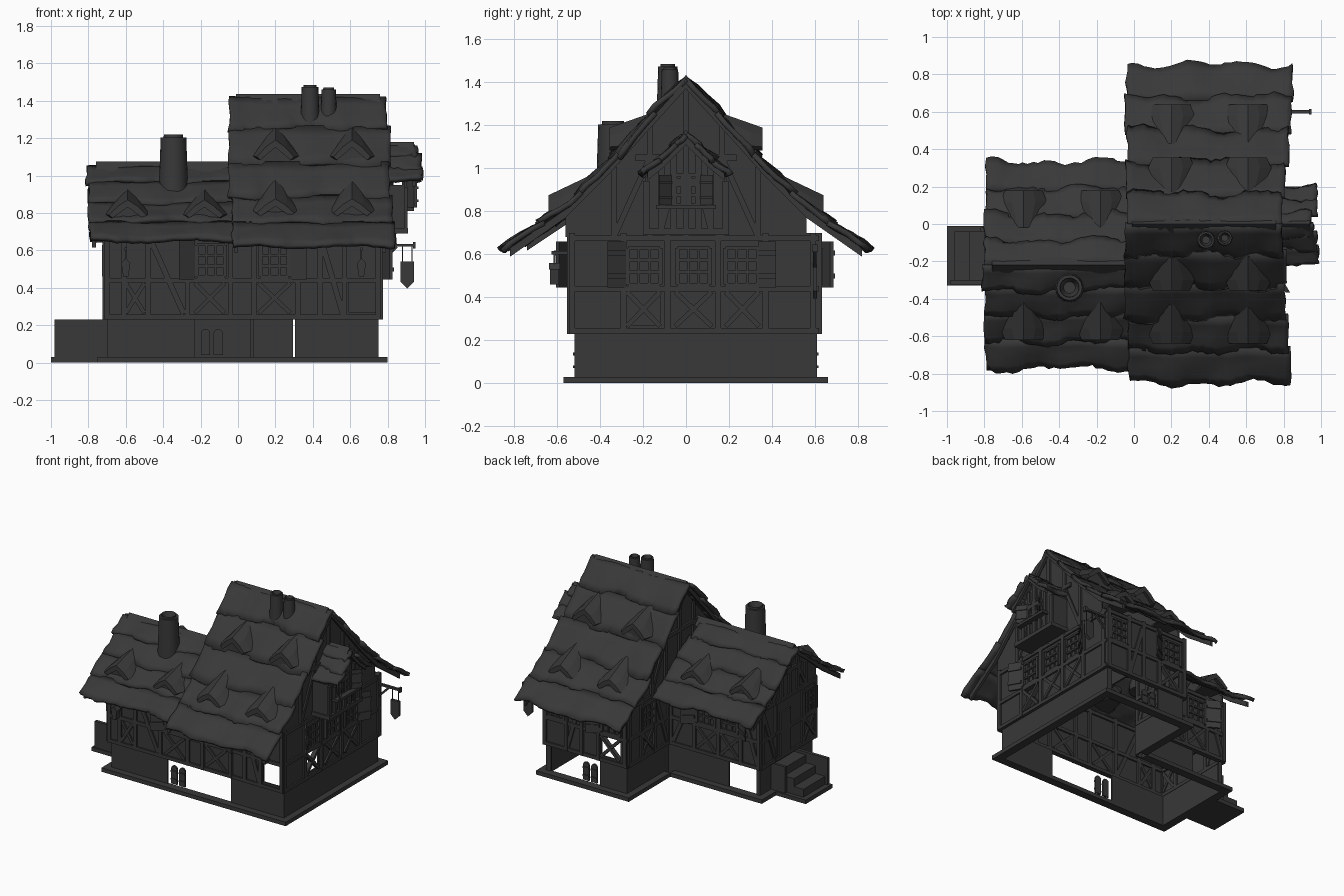
import bpy, bmesh, math, random
from mathutils import Vector, Matrix

random.seed(4)
if "Cube" in bpy.data.objects:
    bpy.data.objects.remove(bpy.data.objects["Cube"])

mat = bpy.data.materials.new("dark_grey")
mat.use_nodes = True
GREY = (0.04, 0.04, 0.04, 1)
mat.diffuse_color = GREY
mat.node_tree.nodes["Principled BSDF"].inputs["Base Color"].default_value = GREY


def finish(bm, name, smooth=False):
    bmesh.ops.recalc_face_normals(bm, faces=bm.faces)
    me = bpy.data.meshes.new(name)
    bm.to_mesh(me)
    bm.free()
    me.materials.append(mat)
    if smooth:
        me.shade_smooth()
        me.set_sharp_from_angle(angle=math.radians(35))
    ob = bpy.data.objects.new(name, me)
    bpy.context.collection.objects.link(ob)
    return ob


def loft(bm, *loops):
    """Closed solid through matching loops of points."""
    rings = [[bm.verts.new(p) for p in loop] for loop in loops]
    n = len(rings[0])
    for va, vb in zip(rings, rings[1:]):
        for i in range(n):
            j = (i + 1) % n
            bm.faces.new((va[i], va[j], vb[j], vb[i]))
    bm.faces.new(rings[0][::-1])
    bm.faces.new(rings[-1])


def frame(axis, c, s):
    """Map (along wall, outward, up) to the world."""
    if axis == "y":
        return lambda u, d, z: (u, c + s * d, z)
    return lambda u, d, z: (c + s * d, u, z)


def prism(bm, f, pts, d0, d1):
    loft(bm, [f(u, d0, z) for u, z in pts], [f(u, d1, z) for u, z in pts])


def slab(bm, f, u0, u1, z0, z1, d0, d1):
    prism(bm, f, [(u0, z0), (u1, z0), (u1, z1), (u0, z1)], d0, d1)


def bar(bm, f, p, q, w, d0, d1):
    p, q = Vector(p), Vector(q)
    t = (q - p).normalized() * w / 2
    n = Vector((-t.y, t.x))
    prism(bm, f, [p + n, q + n, q - n, p - n], d0, d1)


def wall(bm, f, u0, u1, z0, z1, holes=(), t=0.012):
    us = sorted({u0, u1} | {v for h in holes for v in h[:2]})
    zs = sorted({z0, z1} | {v for h in holes for v in h[2:]})
    for a, b in zip(us, us[1:]):
        for c, d in zip(zs, zs[1:]):
            if not any(h[0] <= a < h[1] and h[2] <= c < h[3] for h in holes):
                slab(bm, f, a, b, c, d, -t, 0)


def window(bm, f, u, z, w, h):
    for s in (-1, 1):
        bar(bm, f, (u + s * w / 2, z), (u + s * w / 2, z + h), 0.02, 0, 0.018)
        bar(bm, f, (u + s * w / 6, z), (u + s * w / 6, z + h), 0.012, 0, 0.01)
    for k in range(4):
        bar(bm, f, (u - w / 2, z + h * k / 3), (u + w / 2, z + h * k / 3), 0.014, 0, 0.012)


def shutter(bm, f, u, s, z, h, w=0.085):
    """Leaf hinged at u, swung half open towards s, with two battens."""
    for z0, z1, t in ((z, z + h, 0.016), (z + .2 * h, z + .3 * h, 0.024), (z + .7 * h, z + .8 * h, 0.024)):
        pts = [(u, 0), (u + s * w, 0.05), (u + s * w, 0.05 + t), (u, t)]
        loft(bm, [f(a, d, z0) for a, d in pts], [f(a, d, z1) for a, d in pts])


# ---- walls and timber framing
stone, plaster, timber = bmesh.new(), bmesh.new(), bmesh.new()
windows, shutters, doors = bmesh.new(), bmesh.new(), bmesh.new()
LOW, MID, TOP = 0.23, 0.44, 0.70
WEST, REAR = 0.06, 0.12      # inner corner between the two wings


def timbered(f, u0, u1, posts, crosses=(), diags=(), wins=(), leaves=(), holes=()):
    wall(plaster, f, u0, u1, LOW, TOP, holes)
    for z in (LOW + 0.013, MID, TOP - 0.025):
        bar(timber, f, (u0, z), (u1, z), 0.026, -0.025, 0.012)
    for u in posts:
        bar(timber, f, (u, LOW), (u, TOP), 0.028, -0.025, 0.014)
    for a, b in crosses:
        bar(timber, f, (a, 0.265), (b, 0.425), 0.022, -0.02, 0.012)
        bar(timber, f, (a, 0.425), (b, 0.265), 0.022, -0.02, 0.010)
    for a, b, z0, z1 in diags:
        bar(timber, f, (a, z0), (b, z1), 0.03, -0.02, 0.011)
    for u in wins:
        window(windows, f, u, 0.46, 0.15, 0.17)
    for u, s in leaves:
        shutter(shutters, f, u, s, 0.445, 0.215)


front, back = frame("y", -0.54, -1), frame("y", 0.62, 1)
back_low = frame("y", REAR, 1)
right, left = frame("x", 0.76, 1), frame("x", -0.71, -1)
inner = frame("x", WEST, -1)
timbered(front, -0.71, 0.76, [-.7, -.61, -.48, -.27, -.04, .085, .32, .44, .57, .75],
         [(-.23, -.07), (.11, .28), (-.6, -.5)], [(-.46, -.29, .64, .26), (.45, .56, .64, .26)],
         [-.145, .195], [(-.23, -1), (.28, 1)], [(.59, .74, .27, .43)])
timbered(right, -0.54, 0.62, [-.53, -.29, -.085, .15, .37, .59],
         [(-.275, -.12), (-.05, .12), (.185, .34)], [], [-.195, .035, .26],
         [(-.28, -1), (.335, 1)], [(-.28, -.12, .27, .43)])
timbered(back, WEST, 0.76, [.075, .3, .44, .57, .75], [(.12, .28)], [(.45, .56, .64, .26)],
         [.19, .66], [(.28, 1)], [(.115, .275, .27, .43)])
timbered(back_low, -0.71, WEST, [-.7, -.55, -.36, -.16, .04], [(-.53, -.38), (-.34, -.18)],
         [(-.69, -.57, .26, .64), (-.14, .02, .64, .26)], [-.45, -.26], [(-.54, -1), (-.17, 1)])
timbered(left, -0.54, REAR, [-.53, -.38, -.06, .1], [(-.52, -.4)], [(-.05, .09, .26, .64)], [-.46])
timbered(inner, REAR, 0.62, [.13, .3, .46, .6], [(.31, .45)], [(.15, .28, .26, .64)], [.38])

# ---- stone ground floor, plinth and entrance steps
SX, SR = WEST + .01, REAR - .01
wall(stone, frame("y", -0.52, -1), -.70, .75, 0, LOW, [(-.23, .305, .03, LOW)])
wall(stone, frame("y", 0.61, 1), SX, .75, 0, LOW, [(.295, .71, .03, LOW)])
wall(stone, frame("y", SR, 1), -.70, SX, 0, LOW, [(-.67, -.44, .03, LOW)])
wall(stone, frame("x", 0.75, 1), -.52, .61, 0, LOW)
wall(stone, frame("x", -0.70, -1), -.52, SR, 0, LOW)
wall(stone, frame("x", SX, -1), SR, .61, 0, LOW)
for f, a, b in ((frame("y", -.52, -1), -.75, .80), (frame("y", .61, 1), SX - .05, .80),
                (frame("y", SR, 1), -.75, SX - .05), (frame("x", .75, 1), -.57, .66),
                (frame("x", -.70, -1), -.57, SR + .05), (frame("x", SX, -1), SR + .05, .66)):
    slab(stone, f, a, b, 0, 0.03, 0, 0.05)
finish(stone, "stone_ground_floor")
steps = bmesh.new()
ground = frame("y", 0, 1)
slab(steps, ground, -1.0, -.70, 0, .03, -.33, -.01)
slab(steps, ground, -.98, -.70, .03, LOW, -.325, -.30)
slab(steps, ground, -.82, -.70, .03, LOW, -.04, -.02)
for k in range(3):
    slab(steps, ground, -.96 + .08 * k, -.70, .03 + .06 * k, .09 + .06 * k, -.30, -.04)
finish(steps, "entrance_steps")


# ---- pairs of arched door leaves
def door(f, u, w=0.05, z0=0.04, h=0.14):
    for s in (-1, 1):
        a = u + s * 0.034
        pts = [(a - w / 2, z0), (a + w / 2, z0)]
        for k in range(7):
            t = math.pi * k / 6
            pts.append((a + w / 2 * math.cos(t), z0 + h - w / 2 + w / 2 * math.sin(t)))
        prism(doors, f, pts, -0.012, 0)
        for z in (.07, .13):
            slab(doors, f, a - w / 2, a + w / 2, z, z + .012, 0, .006)


door(frame("y", -.52, -1), -.14)
door(frame("y", .61, 1), .38)
slab(doors, left, -.23, -.11, LOW, .58, 0, .012)
finish(doors, "door_leaves")

# ---- thatched roofs built from overlapping uneven courses
MAIN = [(0, 1.42), (.2, 1.20), (.36, 1.02), (.56, .82), (.86, .61)]
SIDE = [(0, 1.05), (.15, .94), (.32, .80), (.56, .64)]
BAY = [(0, 1.16), (.11, 1.05), (.22, .96)]


def height(profile, o):
    for (a, za), (b, zb) in zip(profile, profile[1:]):
        if o <= b or b == profile[-1][0]:
            return za + (zb - za) * (o - a) / (b - a)


def roof(name, x0, x1, yc, profile, courses, cols=30):
    bm = bmesh.new()
    end = profile[-1][0]
    for s in (-1, 1):
        for k in range(courses):
            a, b = end * k / courses - 0.03 * (k > 0), end * (k + 1) / courses
            phase = random.uniform(0, 6)
            e0, e1 = random.uniform(0, .02), random.uniform(0, .03) + .05 * (1 - k / courses) ** 2
            grid = []
            for j in range(5):
                t, row = j / 4, []
                for i in range(cols + 1):
                    x = x0 + e0 + (x1 - e1 - x0 - e0) * i / cols
                    o = a + (b - a) * t
                    z = height(profile, max(o, 0)) + 0.02 * t - 0.006
                    if t > 0:
                        wave = math.sin(9 * x + phase) + math.sin(21 * x + 2 * phase)
                        o += t * (0.012 * wave + random.uniform(-.008, .008)) - .012 * (t == 1)
                        z += 0.008 * math.sin(12 * x + 17 * o + phase) + random.uniform(-.003, .003)
                        x += random.uniform(-.008, .008)
                    row.append(bm.verts.new((x, yc + s * o, z)))
                grid.append(row)
            for r, q in zip(grid, grid[1:]):
                for i in range(cols):
                    bm.faces.new((r[i], r[i + 1], q[i + 1], q[i]))
    ob = finish(bm, name, True)
    mod = ob.modifiers.new("thickness", "SOLIDIFY")
    mod.thickness, mod.offset = 0.025, 0


roof("main_roof", -.05, .855, 0, MAIN, 5)
roof("side_roof", -.81, .08, -.22, SIDE, 4)
roof("bay_roof", .74, 1.01, 0, BAY, 3, 8)
caps = bmesh.new()
for x0, x1, y, z in ((-.01, .76, 0, 1.435), (-.76, WEST, -.22, 1.075), (.78, .94, 0, 1.18)):
    prism(caps, frame("x", x0, 1), [(y - .05, z - .06), (y, z), (y + .05, z - .06), (y, z - .03)], 0, x1 - x0)
finish(caps, "ridge_caps")


# ---- gable walls, verge boards and gable timbers
def outline(profile, yc, drop, limit):
    half = [(o, z - drop) for o, z in profile if o < limit] + [(limit, height(profile, limit) - drop)]
    return [(yc - o, z) for o, z in half[::-1]] + [(yc + o, z) for o, z in half[1:]]


def gable(x, s, yc, profile, half_width, base, overhang):
    f = frame("x", x, s)
    pts = outline(profile, yc, .03, half_width)
    prism(plaster, f, pts + [(yc + half_width, base), (yc - half_width, base)], -.012, 0)
    edge = profile[-1][0] - .04
    prism(timber, f, outline(profile, yc, .01, edge) + outline(profile, yc, .05, edge)[::-1],
          overhang - .02, overhang)
    for k in (-.6, -.3, 0, .3, .6):
        o = k * half_width
        bar(timber, f, (yc + o, base), (yc + o, height(profile, abs(o)) - .04), .028, 0, .014)
    z = base + .5 * (profile[0][1] - base)
    w = half_width * .42
    bar(timber, f, (yc - w, z), (yc + w, z), .03, 0, .015)
    for k in (-1, 1):
        bar(timber, f, (yc + k * half_width * .6, base), (yc + k * half_width * .3, z), .026, 0, .011)


gable(.76, 1, 0, MAIN, .56, .68, .03)
gable(WEST, -1, 0, MAIN, .56, .68, .08)
gable(-.71, -1, -.22, SIDE, .33, .68, .07)
gable(.89, 1, 0, BAY, .19, .72, .06)

# ---- projecting bay with its window
bay = frame("x", .89, 1)
slab(plaster, frame("x", .76, 1), -.19, .19, .70, .95, 0, .12)
slab(timber, frame("x", .76, 1), -.2, .2, .69, .72, 0, .15)
slab(timber, bay, -.14, .14, .81, .83, 0, .05)
window(windows, bay, 0, .83, .12, .14)
for s in (-1, 1):
    shutter(shutters, bay, s * .065, s, .83, .14, .06)
    bar(timber, bay, (s * .185, .7), (s * .185, .94), .03, 0, .015)
finish(plaster, "plaster_walls")
finish(timber, "timber_frame")
finish(windows, "window_bars")
finish(shutters, "shutters")

# ---- small roof dormers, hooded and sinking into the slope
dormers = bmesh.new()


def dormer(x, y_front, y_back, z0, z1, z2, w=0.125):
    def chevron(t, w, lo, hi, d=0.028):
        y = y_front + (y_back - y_front) * t
        mid = lo + (hi - lo) * .6
        return [(x - w, y, lo), (x - w * .5, y, mid), (x, y, hi), (x + w * .5, y, mid),
                (x + w, y, lo), (x + w * .8, y, lo - d * .6), (x, y, hi - d * 1.4), (x - w * .8, y, lo - d * .6)]
    lift = z2 - z1
    loft(dormers, chevron(0, w * .8, z0 + .015, z1), chevron(.3, w, z0 + lift * .3, z1 + lift * .3),
         chevron(1, w * .5, z2 - .05, z2))
    inset = y_front + (y_back - y_front) * .15
    tri = [(x - w * .7, z0 - .01), (x + w * .7, z0 - .01), (x, z1 - .02)]
    loft(dormers, [(a, inset, z) for a, z in tri], [(x + (a - x) * .6, y_back, z) for a, z in tri])


for s in (-1, 1):
    for x in (.2, .61):
        dormer(x, s * .64, s * .43, .785, .875, .975)
        dormer(x, s * .355, s * .17, 1.085, 1.19, 1.255)
    for x in (-.59, -.18):
        dormer(x, -.22 + s * .40, -.22 + s * .2, .775, .87, .925)
finish(dormers, "roof_dormers")

# ---- chimneys with hollow tops
for name, x, y, z0, z1, r in (("side_chimney", -.345, -.34, .86, 1.22, .08),
                              ("main_chimney_tall", .385, -.085, 1.25, 1.485, .052),
                              ("main_chimney_short", .485, -.075, 1.25, 1.47, .045)):
    bm = bmesh.new()
    bmesh.ops.create_cone(bm, cap_ends=True, segments=16, radius1=r, radius2=r * .85, depth=z1 - z0,
                          matrix=Matrix.Translation((x, y, (z0 + z1) / 2)))
    top = max(bm.faces, key=lambda face: face.calc_center_median().z)
    bmesh.ops.bevel(bm, geom=list(top.edges), offset=r * .2, segments=2, affect="EDGES")
    top = max(bm.faces, key=lambda face: face.calc_center_median().z)
    bmesh.ops.inset_individual(bm, faces=[top], thickness=r * .25)
    bmesh.ops.translate(bm, verts=top.verts, vec=(0, 0, -.05))
    finish(bm, name, True)

# ---- wall lanterns and the hanging sign
lanterns = bmesh.new()
for x in (-.6, .66):
    f = frame("y", -.54, -1)
    slab(lanterns, f, x - .006, x + .006, .60, .615, 0, .085)
    slab(lanterns, f, x - .004, x + .004, .54, .60, .068, .076)
    prism(lanterns, f, [(x - .025, .53), (x + .025, .53), (x, .56)], .047, .097)
    prism(lanterns, f, [(x - .014, .46), (x + .014, .46), (x + .024, .53), (x - .024, .53)], .05, .094)
finish(lanterns, "wall_lanterns")
sign = bmesh.new()
f = frame("y", .6, 1)
slab(sign, f, .76, .95, .62, .635, -.01, .01)
slab(sign, f, .935, .95, .61, .645, -.014, .014)
bar(sign, f, (.77, .54), (.85, .62), .014, -.008, .008)
for x in (.88, .93):
    slab(sign, f, x - .003, x + .003, .53, .62, -.003, .003)
prism(sign, f, [(.87, .54), (.94, .54), (.94, .43), (.905, .395), (.87, .43)], -.01, .01)
finish(sign, "hanging_sign")
